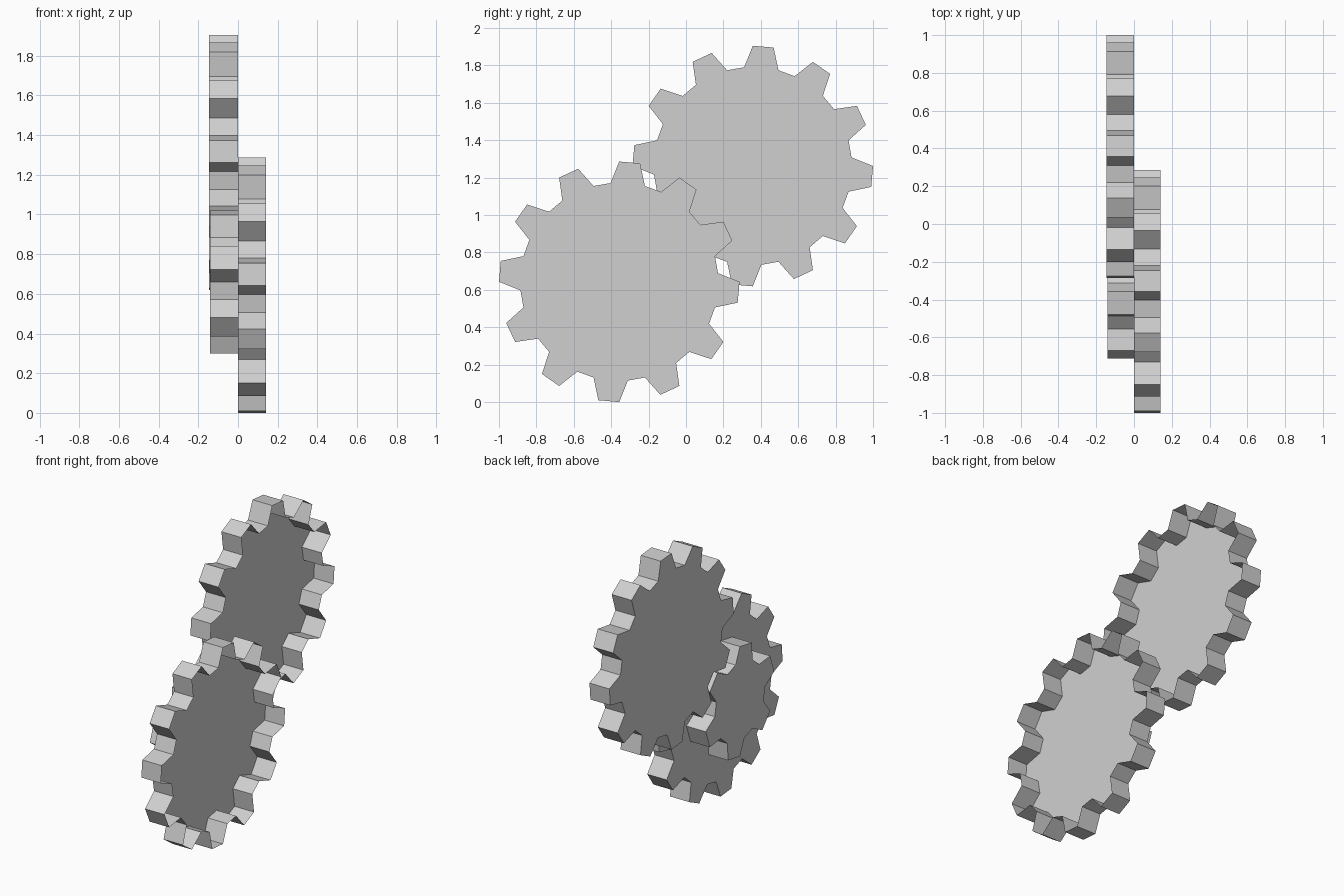
import bpy
import bmesh
from math import radians, cos, sin

if "Cube" in bpy.data.objects:
    bpy.data.objects.remove(bpy.data.objects["Cube"], do_unlink=True)

grey = bpy.data.materials.new("light_grey")
grey.use_nodes = True
colour = (0.63, 0.63, 0.63, 1.0)
grey.diffuse_color = colour
grey.node_tree.nodes["Principled BSDF"].inputs["Base Color"].default_value = colour


def gear(name, centre, teeth, root, tip, phase, x_back, x_front):
    """Toothed pan: a flat back plate at x_back with an open rim up to x_front."""
    cy, cz = centre
    step = 360 / teeth
    bm = bmesh.new()
    outline = []
    for k in range(teeth):
        mid = phase + k * step
        # Each tooth is a trapezium: root, tip, tip, root
        for part, radius in ((-1/3, root), (-1/6, tip), (1/6, tip), (1/3, root)):
            a = radians(mid + part * step)
            outline.append((cy + radius * cos(a), cz + radius * sin(a)))
    back = [bm.verts.new((x_back, y, z)) for y, z in outline]
    front = [bm.verts.new((x_front, y, z)) for y, z in outline]
    # Back plate facing -x, then the rim walls facing outward
    bm.faces.new(back[::-1])
    n = len(outline)
    for i in range(n):
        j = (i + 1) % n
        bm.faces.new((back[i], back[j], front[j], front[i]))
    mesh = bpy.data.meshes.new(name)
    bm.to_mesh(mesh)
    bm.free()
    mesh.materials.append(grey)
    obj = bpy.data.objects.new(name, mesh)
    bpy.context.collection.objects.link(obj)
    return obj


# Two equal large gears and the small pinion behind the lower one
gear("lower_gear", (-0.357, 0.643), 12, 0.53, 0.643, 25, 0.0, 0.141)
gear("upper_gear", (0.357, 1.262), 12, 0.53, 0.643, 25, -0.145, -0.001)
gear("small_pinion", (-0.357, 0.66), 6, 0.26, 0.36, 40, -0.141, -0.001)
